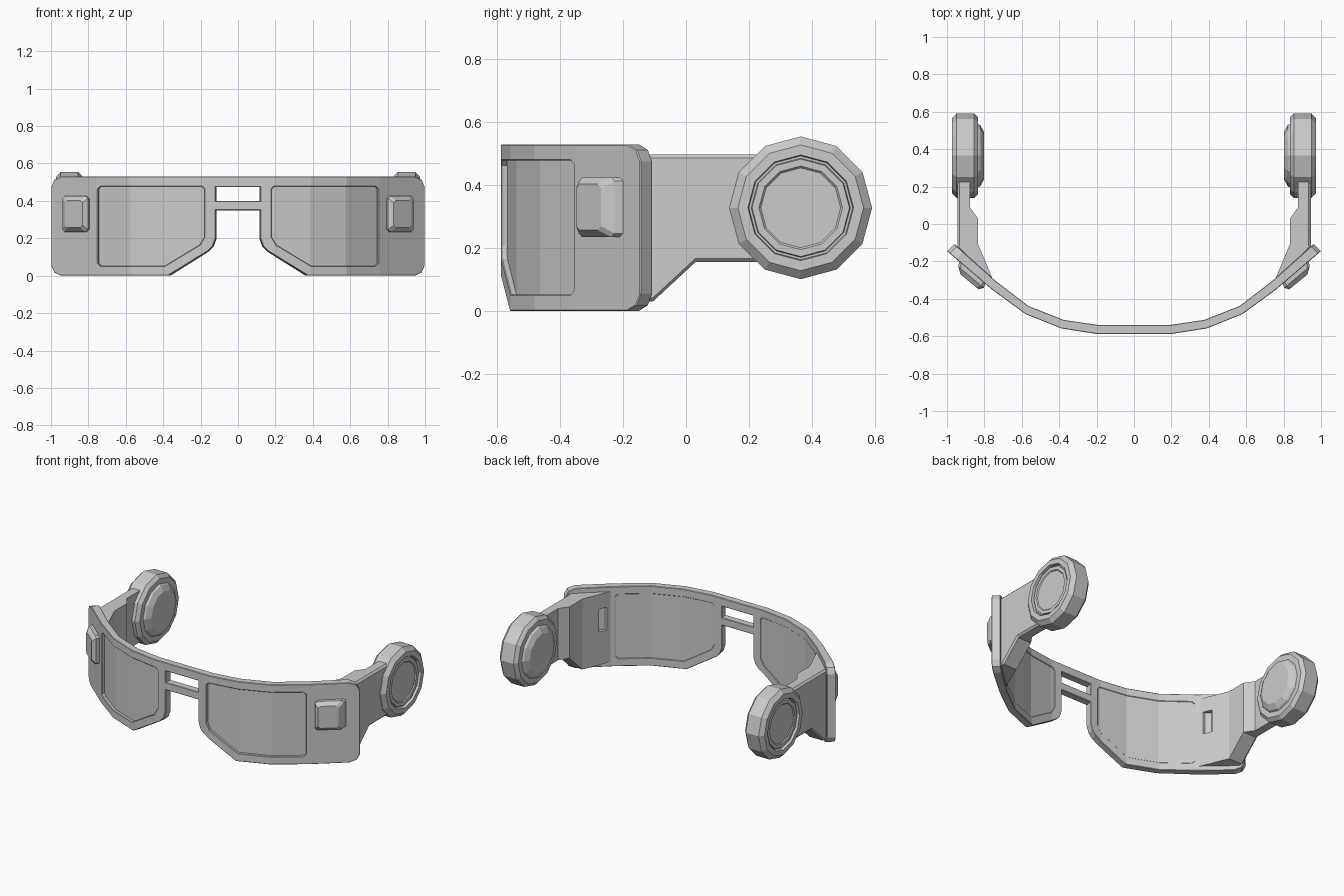
import bpy, bmesh, math
from mathutils import Vector

if "Cube" in bpy.data.objects:
    bpy.data.objects.remove(bpy.data.objects["Cube"])

# Visor curve seen from above: outer and inner face of the band
OUTER = [(0, -.588), (.2, -.588), (.39, -.558), (.58, -.482), (.76, -.35), (1, -.145)]
INNER = [(0, -.54), (.19, -.54), (.375, -.513), (.565, -.438), (.745, -.3), (.96, -.107)]
THICK = .05


def warp(co):
    """Bend flat (x, depth, z) onto the visor curve."""
    s, x, t = (-1 if co.x < 0 else 1), abs(co.x), co.y / THICK
    i = max(k for k in range(5) if OUTER[k][0] <= x + 1e-6)
    f = (x - OUTER[i][0]) / (OUTER[i + 1][0] - OUTER[i][0])
    o = Vector(OUTER[i]).lerp(Vector(OUTER[i + 1]), f)
    n = Vector(INNER[i]).lerp(Vector(INNER[i + 1]), f)
    p = o.lerp(n, t) if 0 <= t <= 1 else o + (n - o) * t
    return Vector((s * p.x, p.y, co.z))


def finish(name, bm, mirror=True):
    bmesh.ops.recalc_face_normals(bm, faces=bm.faces[:])
    me = bpy.data.meshes.new(name)
    bm.to_mesh(me)
    bm.free()
    ob = bpy.data.objects.new(name, me)
    bpy.context.collection.objects.link(ob)
    if mirror:
        ob.modifiers.new("Mirror", 'MIRROR').use_mirror_merge = False
    return ob


def loft(bm, rings):
    """Skin a list of closed rings and cap both ends."""
    vs = [[bm.verts.new(p) for p in r] for r in rings]
    n = len(vs[0])
    for a, b in zip(vs, vs[1:]):
        for k in range(n):
            bm.faces.new((a[k], a[(k + 1) % n], b[(k + 1) % n], b[k]))
    bm.faces.new(vs[0])
    bm.faces.new(vs[-1])


def plate(name, loops, d0, d1, bevel=0, mirror=True):
    """Flat plate with holes, bevelled, sliced at the bends and warped."""
    bm = bmesh.new()
    rims = [[], []]
    for loop in loops:
        n = len(loop)
        sides = [[bm.verts.new((x, d, z)) for x, z in loop] for d in (d0, d1)]
        for k in range(n):
            j = (k + 1) % n
            for s, r in zip(sides, rims):
                r.append(bm.edges.new((s[k], s[j])))
            bm.faces.new((sides[0][k], sides[0][j], sides[1][j], sides[1][k]))
    for r in rims:
        bmesh.ops.triangle_fill(bm, use_beauty=True, use_dissolve=False, edges=r, normal=(0, 1, 0))
    bmesh.ops.recalc_face_normals(bm, faces=bm.faces[:])
    if bevel:
        bmesh.ops.bevel(bm, geom=rims[0] + rims[1], offset=bevel, segments=1,
                        affect='EDGES', profile=.5, clamp_overlap=True)
    for x, _ in OUTER[1:-1]:
        for s in (-1, 1):
            bmesh.ops.bisect_plane(bm, geom=bm.verts[:] + bm.edges[:] + bm.faces[:],
                                   plane_co=(s * x, 0, 0), plane_no=(1, 0, 0), dist=1e-5)
    for v in bm.verts:
        v.co = warp(v.co)
    return finish(name, bm, mirror)


def flip(loop):
    return [(-x, z) for x, z in reversed(loop)]


# Visor frame with lens openings and bridge gap
half = [(.95, .53), (.985, .512), (1, .475), (1, .055), (.985, .018), (.95, 0),
        (.375, 0), (.16, .132), (.135, .158), (.12, .2), (.12, .35)]
lens = [(.18, .463), (.195, .478), (.735, .478), (.75, .463), (.75, .067), (.735, .052),
        (.392, .052), (.205, .165), (.18, .207)]
gap = [(-.12, .4), (.12, .4), (.12, .475), (-.12, .475)]
plate("visor_frame", [half + flip(half), lens, flip(lens), gap], 0, THICK, .01, False)

# Lenses set back in the openings
plate("lens", [lens], .02, .046)

# Raised pod on each side of the visor
bm = bmesh.new()
rings = []
for d, x0, x1, z0, z1 in ((.01, .795, .94, .235, .425), (-.022, .795, .925, .235, .425),
                          (-.046, .812, .9, .257, .403)):
    c = .012
    rings.append([warp(Vector((x, d, z))) for x, z in
                  ((x0 + c, z0), (x1 - c, z0), (x1, z0 + c), (x1, z1 - c),
                   (x1 - c, z1), (x0 + c, z1), (x0, z1 - c), (x0, z0 + c))])
loft(bm, rings)
finish("side_pod", bm)

# Temple arm: sections (y, inner x, outer x, bottom z, chamfer)
bm = bmesh.new()
rings = []
for y, xi, xo, zb, c in ((.3, .877, .945, .155, .012), (.09, .877, .945, .155, .012),
                         (.03, .835, .945, .155, .012), (-.105, .835, .945, .03, .012),
                         (-.125, .826, .945, .03, .01), (-.3, .753, .765, .03, .003)):
    zt = .498
    rings.append([(xi, y, zb), (xo - c, y, zb), (xo, y, zb + c),
                  (xo, y, zt - c), (xo - c, y, zt), (xi, y, zt)])
loft(bm, rings)
arm = finish("temple_arm", bm, False)

# Slot on the inside of the arm
bm = bmesh.new()
bmesh.ops.create_cube(bm, size=1)
for v in bm.verts:
    v.co = Vector((.77 + v.co.x * .08, -.24 + v.co.y * .055, .325 + v.co.z * .15))
cutter = finish("slot_cutter", bm, False)
cutter.hide_render = True
cutter.hide_set(True)
cut = arm.modifiers.new("Slot", 'BOOLEAN')
cut.object = cutter
cut.operation = 'DIFFERENCE'
arm.modifiers.new("Mirror", 'MIRROR').use_mirror_merge = False

# Twelve-sided ear disc, lathed along x (x, radius)
profile = [(.958, .127), (.964, .133), (.964, .155), (.952, .158), (.952, .165), (.973, .168),
           (.973, .2), (.948, .227), (.855, .227), (.834, .205), (.834, .17),
           (.822, .163), (.802, .128)]
bm = bmesh.new()
loft(bm, [[(x, .365 + r * math.sin(k * math.pi / 6), .328 + r * math.cos(k * math.pi / 6))
           for k in range(12)] for x, r in profile])
finish("ear_disc", bm)
